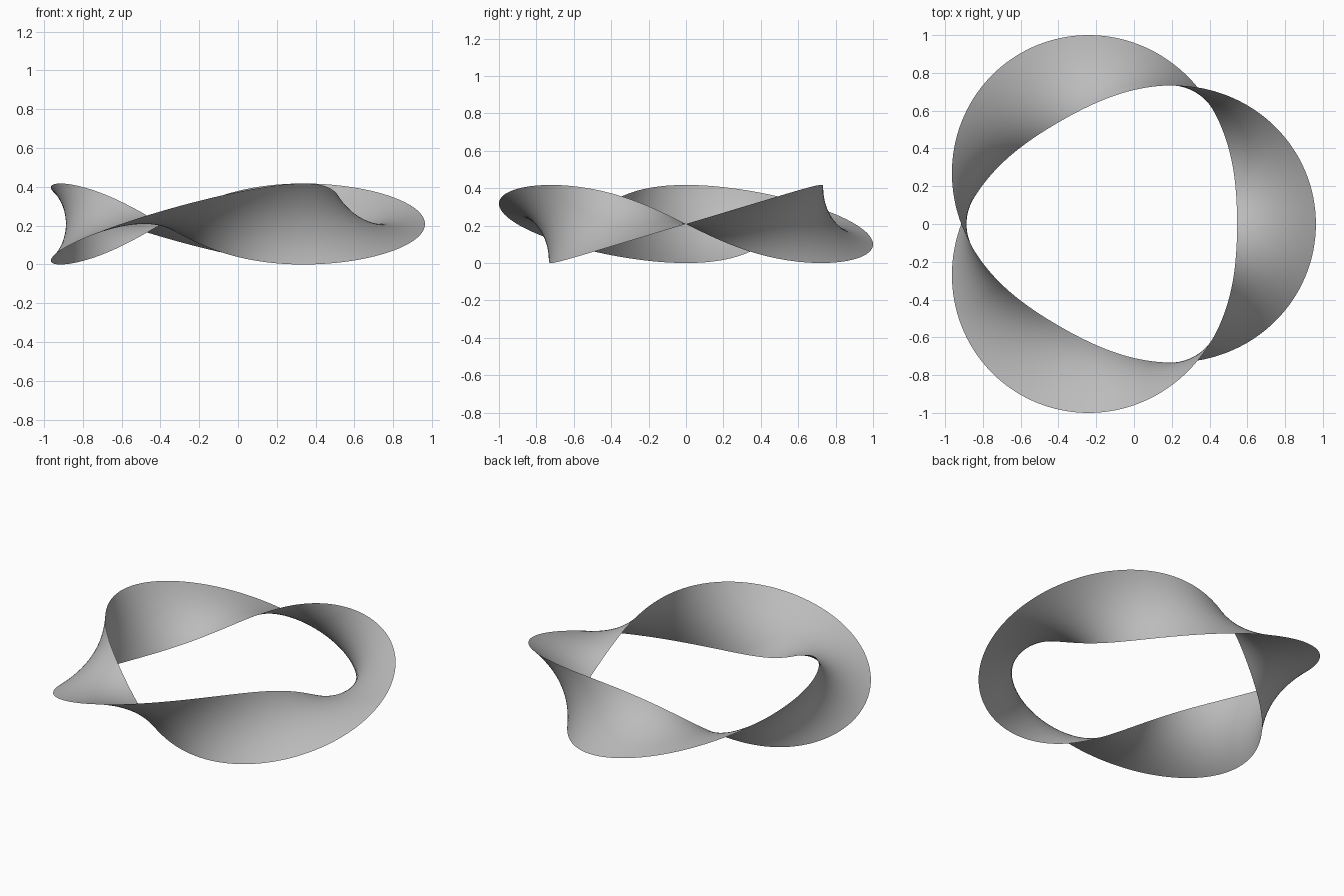
import bpy
import bmesh
from math import sin, cos, tau

cube = bpy.data.objects.get("Cube")
if cube:
    bpy.data.objects.remove(cube, do_unlink=True)

RADIUS = 0.8345       # centre line of the band
HALF_WIDTH = 0.2086
SAG = 0.028           # inward bow across the band, like a soap film
CENTRE_X = -0.08
AROUND, ACROSS = 360, 20


def band_point(angle, t):
    """Point on the band; t runs from -1 to 1 between its edges."""
    twist = 1.5 * angle
    bow = SAG * sin(twist) * (1 - t * t)
    r = RADIUS + HALF_WIDTH * t * cos(twist) - bow * sin(twist)
    z = HALF_WIDTH * (1 + t * sin(twist)) + bow * cos(twist)
    return CENTRE_X + r * cos(angle), r * sin(angle), z


# Band with three half twists
bm = bmesh.new()
rows = [[bm.verts.new(band_point(tau * i / AROUND, 2 * j / ACROSS - 1))
         for j in range(ACROSS + 1)] for i in range(AROUND)]
rows.append(rows[0][::-1])    # the last row meets the first one flipped
for a, b in zip(rows, rows[1:]):
    for j in range(ACROSS):
        bm.faces.new((a[j], b[j], b[j + 1], a[j + 1]))

mesh = bpy.data.meshes.new("twisted_band")
bm.to_mesh(mesh)
bm.free()
band = bpy.data.objects.new("twisted_band", mesh)
bpy.context.collection.objects.link(band)

# Single grey colour
grey = bpy.data.materials.new("light_grey")
grey.use_nodes = True
colour = (0.5, 0.5, 0.5, 1)
grey.diffuse_color = colour
grey.node_tree.nodes["Principled BSDF"].inputs["Base Color"].default_value = colour
mesh.materials.append(grey)

# Smooth shading
bpy.ops.object.select_all(action="DESELECT")
band.select_set(True)
bpy.context.view_layer.objects.active = band
bpy.ops.object.shade_smooth_by_angle()
